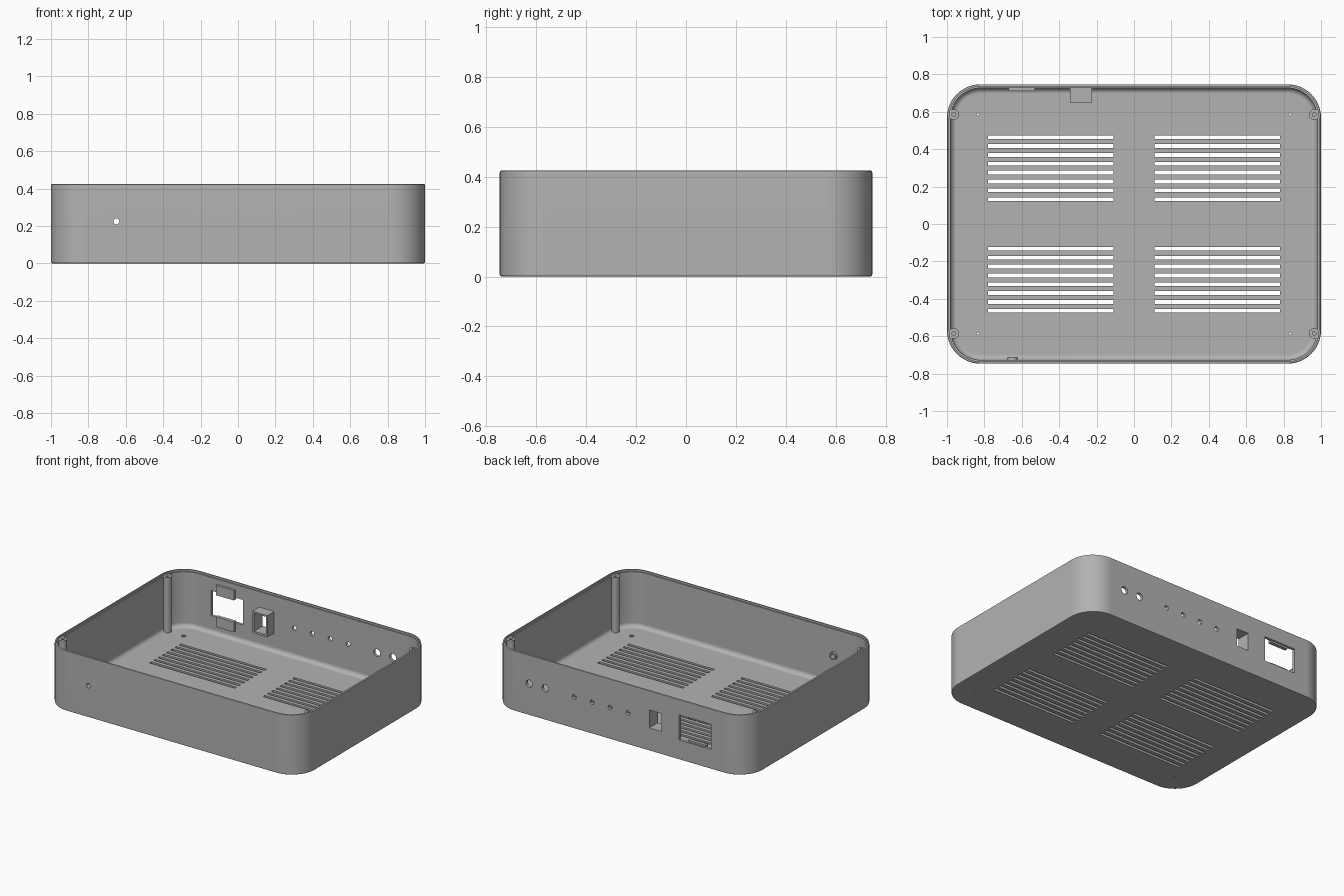
import bpy, bmesh, math
from mathutils import Matrix, Vector

default = bpy.data.objects.get("Cube")
if default:
    bpy.data.objects.remove(default, do_unlink=True)

HX, HY, H = 1.0, 0.747, 0.425
RADIUS, WALL, FLOOR = 0.18, 0.02, 0.02
STEP_Z = H - 0.014

grey = bpy.data.materials.new("light_grey_plastic")
grey.use_nodes = True
colour = (0.45, 0.45, 0.45, 1)
grey.diffuse_color = colour
grey.node_tree.nodes["Principled BSDF"].inputs["Base Color"].default_value = colour


def finish(bm, name):
    bmesh.ops.recalc_face_normals(bm, faces=bm.faces)
    mesh = bpy.data.meshes.new(name)
    bm.to_mesh(mesh)
    bm.free()
    mesh.materials.append(grey)
    obj = bpy.data.objects.new(name, mesh)
    bpy.context.collection.objects.link(obj)
    return obj


def add_box(bm, lo, hi):
    lo, hi = Vector(lo), Vector(hi)
    mat = Matrix.Translation((lo + hi) / 2) @ Matrix.Diagonal((*(hi - lo), 1))
    bmesh.ops.create_cube(bm, size=1, matrix=mat)


def add_cyl(bm, centre, radius, depth, axis="Z"):
    turn = Matrix.Rotation(math.pi / 2, 4, "X") if axis == "Y" else Matrix()
    bmesh.ops.create_cone(bm, cap_ends=True, segments=24, radius1=radius, radius2=radius,
                          depth=depth, matrix=Matrix.Translation(centre) @ turn)


def cut(obj, bm):
    """Subtract the solids in bm from obj and bake the result."""
    tool = finish(bm, "cutter")
    tool.hide_render = True
    mod = obj.modifiers.new("cut", "BOOLEAN")
    mod.operation, mod.solver, mod.object = "DIFFERENCE", "EXACT", tool
    baked = bpy.data.meshes.new_from_object(
        obj.evaluated_get(bpy.context.evaluated_depsgraph_get()))
    obj.modifiers.clear()
    obj.data = baked
    bpy.data.objects.remove(tool, do_unlink=True)


def smooth(obj):
    bpy.ops.object.select_all(action="DESELECT")
    obj.select_set(True)
    bpy.context.view_layer.objects.active = obj
    bpy.ops.object.shade_smooth_by_angle(angle=math.radians(30))
    obj.modifiers.new("flat_panels", "WEIGHTED_NORMAL").keep_sharp = True


def ring(bm, inset, z, steps=14):
    """One rounded rectangle, set in from the outer wall."""
    r = RADIUS - inset
    verts = []
    for k, (sx, sy) in enumerate(((1, 1), (-1, 1), (-1, -1), (1, -1))):
        for i in range(steps + 1):
            a = math.pi / 2 * (k + i / steps)
            verts.append(bm.verts.new((sx * (HX - RADIUS) + r * math.cos(a),
                                       sy * (HY - RADIUS) + r * math.sin(a), z)))
    return verts


# Tray shell: outside wall, stepped rim, inside wall, floor fillet
FILLET = 0.03
profile = [(0.008, 0), (0.002, 0.003), (0, 0.009), (0, H - 0.008), (0.002, H - 0.002),
           (0.006, H), (0.012, H), (0.012, STEP_Z), (WALL, STEP_Z)]
for i in range(7):
    a = math.pi / 2 * i / 6
    profile.append((WALL + FILLET * (1 - math.cos(a)), FLOOR + FILLET * (1 - math.sin(a))))
bm = bmesh.new()
rings = [ring(bm, *p) for p in profile]
for lower, upper in zip(rings, rings[1:]):
    for i in range(len(lower)):
        j = (i + 1) % len(lower)
        bm.faces.new((lower[i], lower[j], upper[j], upper[i]))
bm.faces.new(rings[0])
bm.faces.new(rings[-1])
shell = finish(bm, "tray_shell")

# Openings in the floor and walls
HOLE_Z = 0.225
FRONT_X = -0.65
bm = bmesh.new()
for sx in (-1, 1):
    for sy in (-1, 1):
        for i in range(8):
            y = sy * (0.133 + i * 0.0473)
            x0, x1 = sorted((sx * 0.11, sx * 0.78))
            add_box(bm, (x0, y - 0.01, -0.1), (x1, y + 0.01, 0.1))
for i in range(4):
    add_cyl(bm, (-0.067 + i * 0.14, HY, HOLE_Z), 0.016, 0.2, "Y")
for x in (0.58, 0.705):
    add_cyl(bm, (x, HY, HOLE_Z), 0.026, 0.2, "Y")
add_cyl(bm, (FRONT_X, -HY, HOLE_Z), 0.016, 0.2, "Y")
add_box(bm, (-0.72, 0.65, 0.14), (-0.47, 0.85, 0.318))
add_box(bm, (-0.33, 0.65, 0.163), (-0.235, 0.85, 0.29))
cut(shell, bm)

# Floor screw holes: shallow seat, then a fine through hole
for radius, z in ((0.015, FLOOR), (0.006, 0.0)):
    bm = bmesh.new()
    for sx in (-1, 1):
        for sy in (-1, 1):
            add_cyl(bm, (sx * 0.835, sy * 0.585, z), radius, 0.016 if z else 0.1)
    cut(shell, bm)
smooth(shell)

# Lid screw posts against the side walls
for sx, side in ((-1, "right"), (1, "left")):
    for sy, end in ((-1, "front"), (1, "back")):
        x, y = sx * 0.963, sy * 0.585
        bm = bmesh.new()
        add_cyl(bm, (x, y, (STEP_Z + 0.01) / 2), 0.028, STEP_Z - 0.01)
        post = finish(bm, f"{end}_{side}_screw_post")
        bm = bmesh.new()
        add_cyl(bm, (x, y, STEP_Z), 0.01, 0.2)
        cut(post, bm)
        smooth(post)

# Socket sleeve behind the narrow back opening
bm = bmesh.new()
add_box(bm, (-0.342, 0.65, 0.148), (-0.225, HY - 0.01, 0.302))
sleeve = finish(bm, "socket_sleeve")
bm = bmesh.new()
add_box(bm, (-0.33, 0.6, 0.163), (-0.235, 0.8, 0.29))
cut(sleeve, bm)

# Retaining clips above and below the back window
for name, z0, z1 in (("upper_window_clip", 0.305, 0.375), ("lower_window_clip", 0.08, 0.152)):
    bm = bmesh.new()
    add_box(bm, (-0.67, 0.71, z0), (-0.53, HY - 0.012, z1))
    finish(bm, name)

# Collar around the front indicator hole
bm = bmesh.new()
add_cyl(bm, (FRONT_X, -0.724, HOLE_Z), 0.027, 0.028, "Y")
collar = finish(bm, "indicator_collar")
bm = bmesh.new()
add_cyl(bm, (FRONT_X, -HY, HOLE_Z), 0.016, 0.2, "Y")
cut(collar, bm)
smooth(collar)
